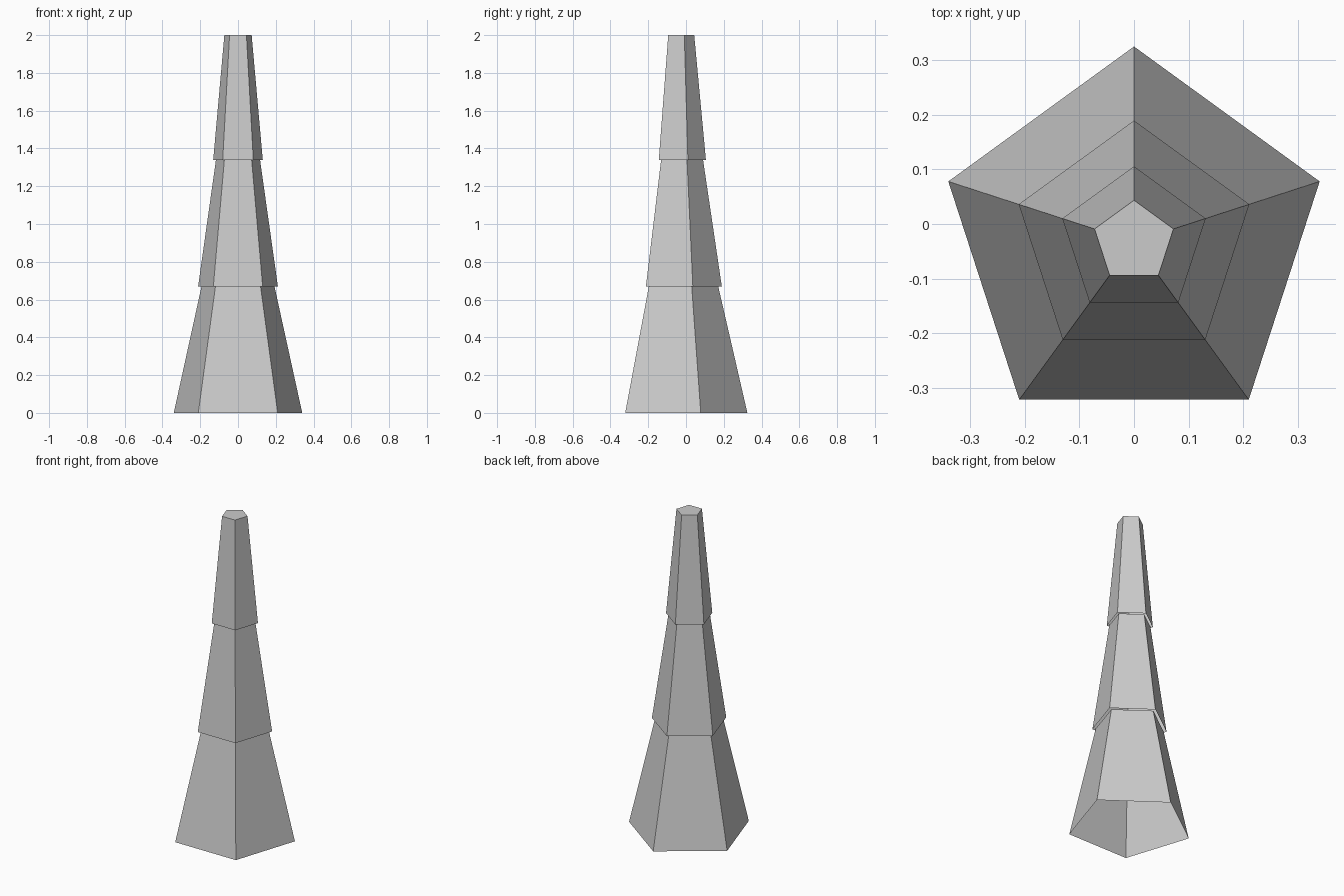
import bpy, bmesh
from math import cos, sin, pi

if "Cube" in bpy.data.objects:
    bpy.data.objects.remove(bpy.data.objects["Cube"])

SIDES = 5
CENTRE_Y = -0.0325  # pentagon axis, so that its bounds are centred on y = 0


def tier(name, z0, z1, r0, r1):
    """Tapered five-sided shell: open underneath, closed on top."""
    bm = bmesh.new()

    def ring(r, z):
        angles = [pi / 2 + 2 * pi * i / SIDES for i in range(SIDES)]
        return [bm.verts.new((r * cos(a), CENTRE_Y + r * sin(a), z)) for a in angles]

    low, high = ring(r0, z0), ring(r1, z1)
    for i in range(SIDES):
        j = (i + 1) % SIDES
        bm.faces.new((low[i], low[j], high[j], high[i]))
    bm.faces.new(high)
    mesh = bpy.data.meshes.new(name)
    bm.to_mesh(mesh)
    bm.free()
    obj = bpy.data.objects.new(name, mesh)
    bpy.context.collection.objects.link(obj)
    return obj


# Three stacked segments, each overhanging the one below
tier("lower_segment", 0.0, 0.67, 0.3575, 0.203)
tier("middle_segment", 0.67, 1.338, 0.222, 0.123)
tier("upper_segment", 1.338, 2.0, 0.138, 0.076)
